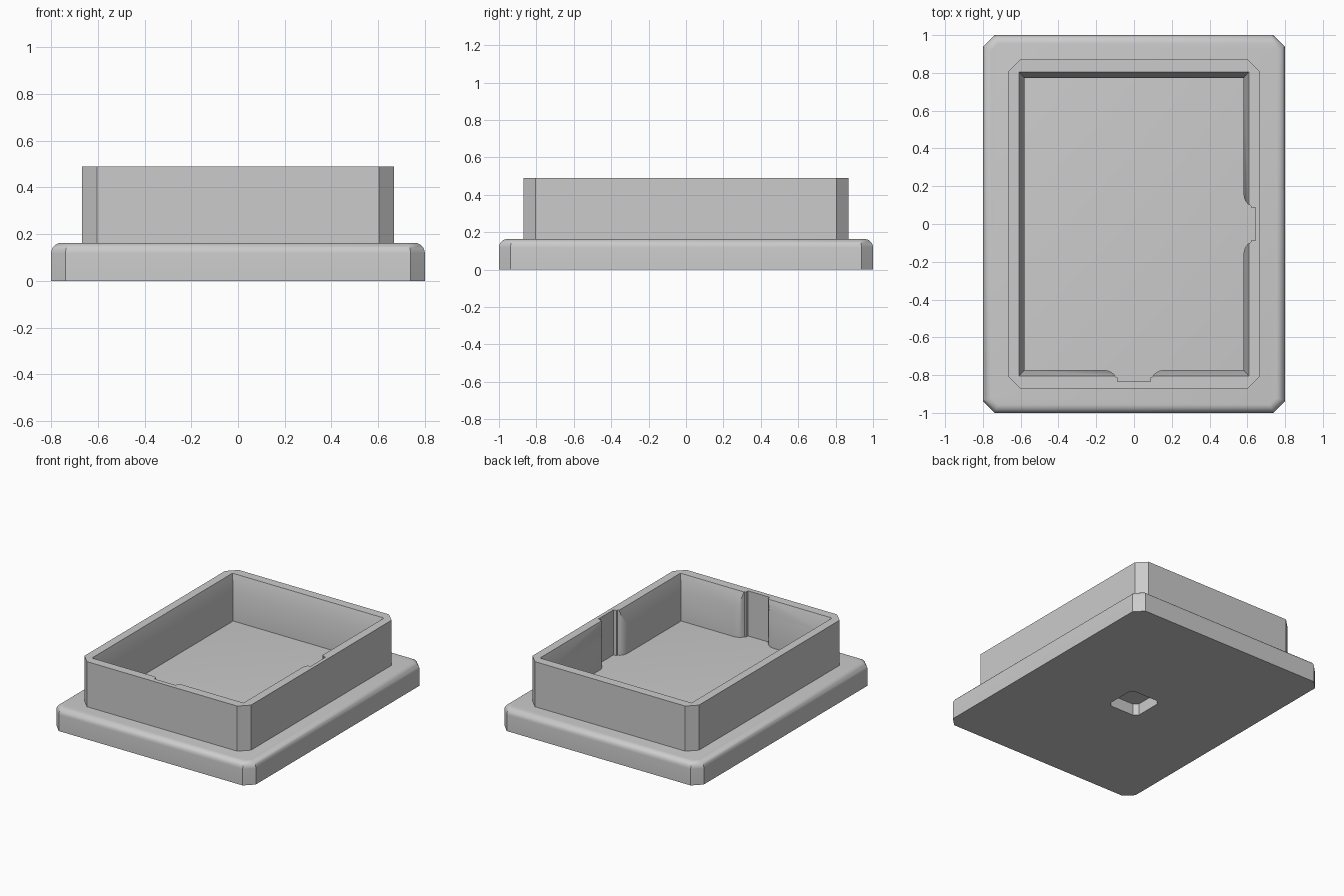
import bpy
import bmesh

cube = bpy.data.objects.get("Cube")
if cube:
    bpy.data.objects.remove(cube, do_unlink=True)

GREY = (0.6, 0.6, 0.6, 1.0)
grey = bpy.data.materials.new("plain grey")
grey.use_nodes = True
grey.diffuse_color = GREY
grey.node_tree.nodes["Principled BSDF"].inputs["Base Color"].default_value = GREY

BASE_TOP, RIM_TOP = 0.163, 0.49


def rectangle(hx, hy, cut=0.0):
    """Counter-clockwise rectangle outline with optional cut corners."""
    if not cut:
        return [(hx, -hy), (hx, hy), (-hx, hy), (-hx, -hy)]
    return [(hx - cut, -hy), (hx, cut - hy), (hx, hy - cut), (hx - cut, hy),
            (cut - hx, hy), (-hx, hy - cut), (-hx, cut - hy), (cut - hx, -hy)]


def loft(name, sections, round_top=0.0):
    """Closed solid through (outline, height) sections, bottom to top."""
    bm = bmesh.new()
    rings = [[bm.verts.new((x, y, z)) for x, y in outline] for outline, z in sections]
    n = len(rings[0])
    bm.faces.new(rings[0])
    top = bm.faces.new(rings[-1])
    for low, high in zip(rings, rings[1:]):
        for i in range(n):
            j = (i + 1) % n
            bm.faces.new((low[i], low[j], high[j], high[i]))
    bmesh.ops.recalc_face_normals(bm, faces=bm.faces)
    if round_top:
        bmesh.ops.bevel(bm, geom=list(top.edges), offset=round_top,
                        segments=6, profile=0.5, affect='EDGES')
    mesh = bpy.data.meshes.new(name)
    bm.to_mesh(mesh)
    bm.free()
    mesh.materials.append(grey)
    obj = bpy.data.objects.new(name, mesh)
    bpy.context.collection.objects.link(obj)
    return obj


def activate(obj):
    bpy.ops.object.select_all(action='DESELECT')
    obj.select_set(True)
    bpy.context.view_layer.objects.active = obj


def carve(obj, cutter):
    """Subtract the cutter, then discard it."""
    cutter.hide_render = True
    mod = obj.modifiers.new("carve", 'BOOLEAN')
    mod.operation = 'DIFFERENCE'
    mod.solver = 'EXACT'
    mod.object = cutter
    activate(obj)
    bpy.ops.object.modifier_apply(modifier=mod.name)
    bpy.data.objects.remove(cutter, do_unlink=True)


# Base plate with rounded top edge and a shallow recess underneath
plate = rectangle(0.8, 1.0, 0.062)
base = loft("base_plate", [(plate, 0), (plate, BASE_TOP)], round_top=0.045)
recess = rectangle(0.125, 0.125, 0.03)
carve(base, loft("recess_cutter", [(recess, -0.1), (recess, 0.085)]))

# Raised frame whose inner walls flare out towards the rim
outline = rectangle(0.668, 0.87, 0.065)
frame = loft("raised_frame", [(outline, BASE_TOP - 0.01), (outline, RIM_TOP)])
floor, rim = rectangle(0.58, 0.773), rectangle(0.608, 0.805)
above = rectangle(0.616, 0.814)
carve(frame, loft("cavity_cutter", [(floor, 0.1), (floor, 0.38), (rim, RIM_TOP), (above, 0.52)]))

# Finger notches with rounded shoulders in the left and front walls
half = [(0.17, -0.02), (0.155, 0.0), (0.135, 0.004), (0.118, 0.012),
        (0.105, 0.024), (0.097, 0.038), (0.087, 0.04), (0.087, 0.062)]
notch = half + [(-w, d) for w, d in reversed(half)]
side = [(0.58 + d, w) for w, d in notch]
front = [(w, -0.773 - d) for w, d in notch]
for name, shape in (("side_notch_cutter", side), ("front_notch_cutter", front)):
    carve(frame, loft(name, [(shape, 0.09), (shape, 0.6)]))

for part in (base, frame):
    activate(part)
    bpy.ops.object.shade_smooth_by_angle()
